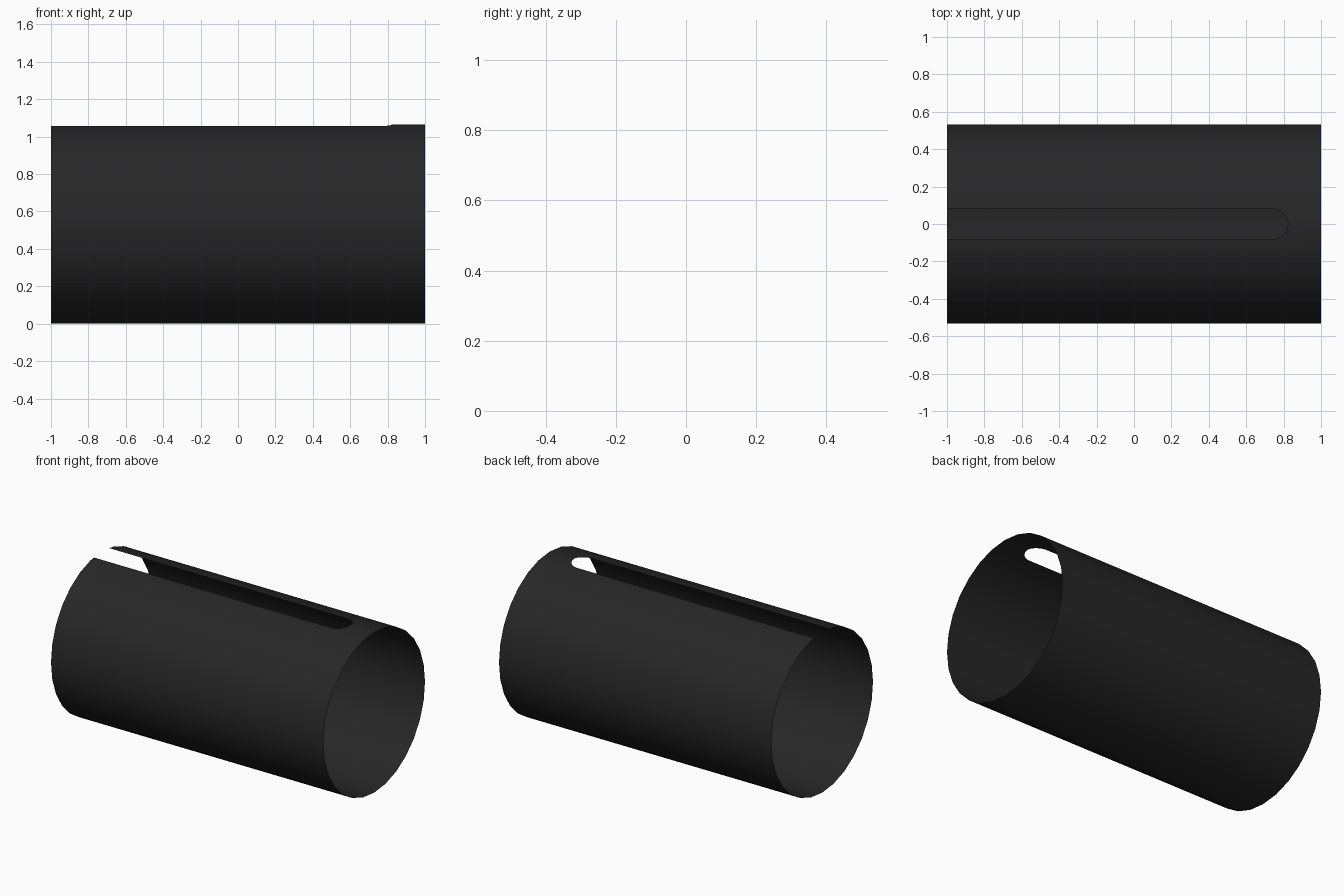
import bpy, bmesh
from math import sin, cos, pi

if "Cube" in bpy.data.objects:
    bpy.data.objects.remove(bpy.data.objects["Cube"])

R = 0.5325        # tube radius
SIDES = 28
SLOT = 0.081      # half width of the slot
SLOT_X = 0.742    # centre of the rounded slot end
ARC = 8           # segments in each quarter of the slot end

bm = bmesh.new()


def ring(x, i):
    a = 2 * pi * i / SIDES
    return (x, R * sin(a), R + R * cos(a))


def face(points):
    bm.faces.new([bm.verts.new(p) for p in points])


# plain wall facets, all except the two beside the top line
for i in range(1, SIDES - 1):
    face([ring(-1, i), ring(1, i), ring(1, i + 1), ring(-1, i + 1)])

# two top facets with the round-ended slot cut out of them
_, edge_y, edge_z = ring(0, 1)
outline = [(1, 0), (1, edge_y), (-1, edge_y), (-1, SLOT)]
for k in range(ARC + 1):
    t = pi / 2 * (1 - k / ARC)
    outline.append((SLOT_X + SLOT * cos(t), SLOT * sin(t)))
for side in (1, -1):
    pts = [(x, side * y, 2 * R + (edge_z - 2 * R) * y / edge_y) for x, y in outline]
    face(pts if side == 1 else pts[::-1])

bmesh.ops.remove_doubles(bm, verts=bm.verts, dist=1e-5)
bmesh.ops.triangulate(bm, faces=[f for f in bm.faces if len(f.verts) > 4])

mesh = bpy.data.meshes.new("slotted_tube")
bm.to_mesh(mesh)
bm.free()
tube = bpy.data.objects.new("slotted_tube", mesh)
bpy.context.collection.objects.link(tube)

# dark finish
mat = bpy.data.materials.new("dark_finish")
mat.diffuse_color = (0.02, 0.02, 0.02, 1)
mat.use_nodes = True
mat.node_tree.nodes["Principled BSDF"].inputs["Base Color"].default_value = mat.diffuse_color
mesh.materials.append(mat)

# soft shading round the wall
bpy.context.view_layer.objects.active = tube
tube.select_set(True)
bpy.ops.object.shade_smooth_by_angle(angle=pi / 6)
